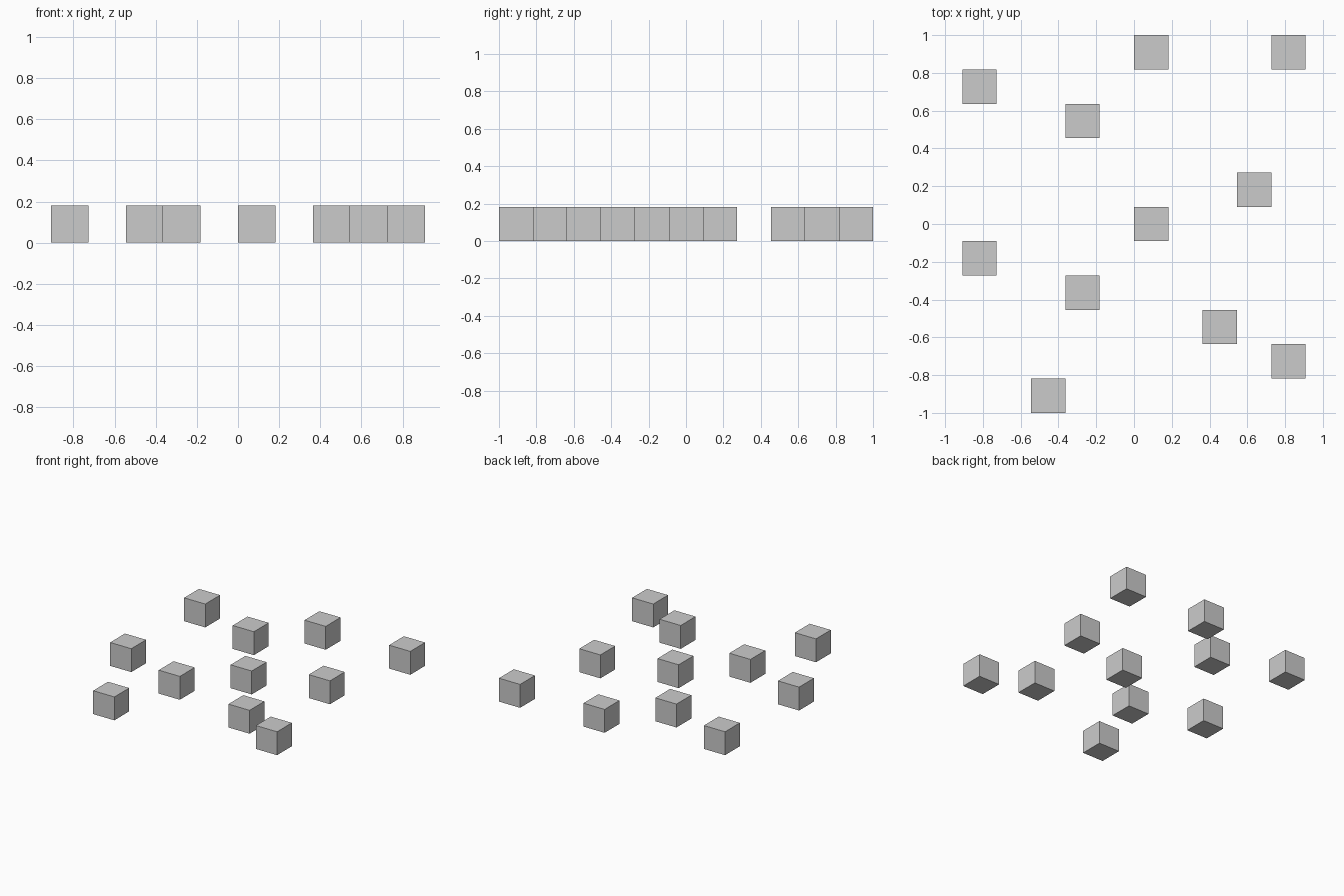
import bpy

if "Cube" in bpy.data.objects:
    bpy.data.objects.remove(bpy.data.objects["Cube"])

# One grid cell: the model is 10 cells wide and 11 cells deep
S = 2 / 11

grey = bpy.data.materials.new("light grey")
grey.diffuse_color = (0.6, 0.6, 0.6, 1)
grey.use_nodes = True
grey.node_tree.nodes["Principled BSDF"].inputs["Base Color"].default_value = grey.diffuse_color

# Column and row of each scattered cube, from front to back
cells = [(2, 0), (9, 1), (7, 2), (3, 3), (0, 4), (5, 5),
         (8, 6), (3, 8), (0, 9), (5, 10), (9, 10)]


def add_cube(number, col, row):
    bpy.ops.mesh.primitive_cube_add(
        size=S, location=((col - 4.5) * S, (row - 5) * S, S / 2))
    cube = bpy.context.object
    cube.name = f"cube_{number:02d}"
    cube.data.materials.append(grey)


# Cubes resting on the ground
for number, (col, row) in enumerate(cells, 1):
    add_cube(number, col, row)
